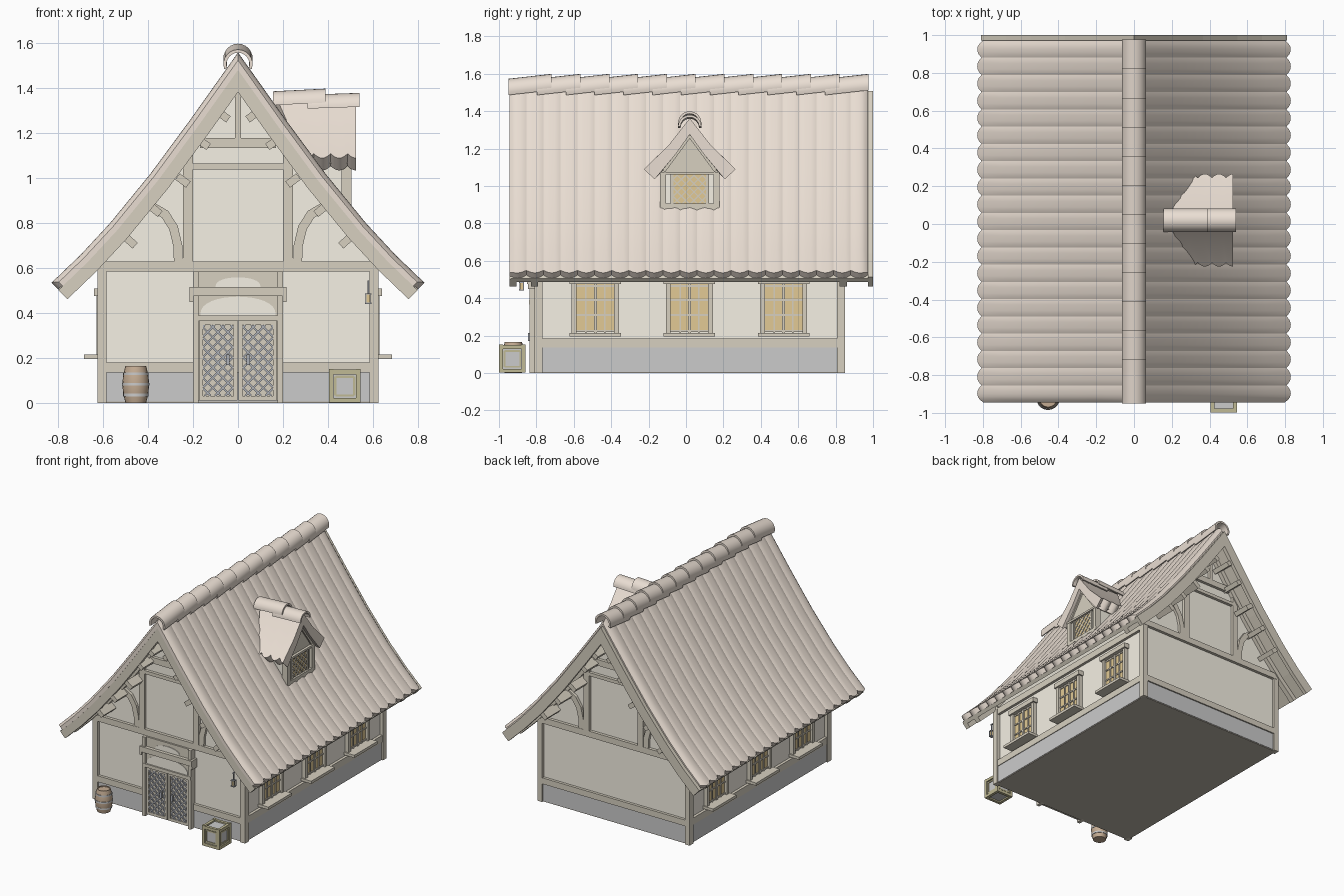
import bpy, bmesh, math
from mathutils import Vector, Matrix

if "Cube" in bpy.data.objects:
    bpy.data.objects.remove(bpy.data.objects["Cube"])

def material(name, *rgb):
    m = bpy.data.materials.new(name)
    m.diffuse_color = (*rgb, 1)
    m.use_nodes = True
    m.node_tree.nodes["Principled BSDF"].inputs["Base Color"].default_value = m.diffuse_color
    return m

TILE = material("tile", .82, .73, .65)
WOOD = material("timber", .68, .63, .53)
PLASTER = material("plaster", .92, .88, .78)
GLASS = material("amber_glass", .76, .59, .30)
IRON = material("iron", .42, .44, .48)
OAK = material("oak", .55, .41, .29)
OLIVE = material("crate_wood", .53, .49, .30)
FLOOR = material("floor", .50, .46, .39)

def finish(name, bm, mat=None, smooth=False):
    bmesh.ops.recalc_face_normals(bm, faces=bm.faces)
    me = bpy.data.meshes.new(name)
    bm.to_mesh(me)
    bm.free()
    ob = bpy.data.objects.new(name, me)
    bpy.context.collection.objects.link(ob)
    if mat:
        me.materials.append(mat)
    if smooth:
        bpy.ops.object.select_all(action='DESELECT')
        ob.select_set(True)
        bpy.context.view_layer.objects.active = ob
        bpy.ops.object.shade_smooth_by_angle(angle=math.radians(35))
    return ob

def boxes(name, mat, items):
    bm = bmesh.new()
    for x0, x1, y0, y1, z0, z1 in items:
        m = Matrix.Translation(((x0+x1)/2, (y0+y1)/2, (z0+z1)/2)) @ Matrix.Diagonal((x1-x0, y1-y0, z1-z0, 1))
        bmesh.ops.create_cube(bm, size=1, matrix=m)
    return finish(name, bm, mat)

def bars(name, mat, segs, w):
    bm = bmesh.new()
    for a, b in segs:
        a, b = Vector(a), Vector(b)
        rot = (b-a).to_track_quat('Z', 'Y').to_matrix().to_4x4()
        bmesh.ops.create_cube(bm, size=1, matrix=Matrix.Translation((a+b)/2) @ rot @ Matrix.Diagonal((w, w, (b-a).length, 1)))
    return finish(name, bm, mat)

def loft(name, mat, groups, smooth=False):
    """Each group is a list of closed rings, joined and capped."""
    bm = bmesh.new()
    for rings in groups:
        vs = [[bm.verts.new(p) for p in r] for r in rings]
        n = len(vs[0])
        for a, b in zip(vs, vs[1:]):
            for i in range(n):
                bm.faces.new((a[i], a[(i+1) % n], b[(i+1) % n], b[i]))
        bm.faces.new(vs[0])
        bm.faces.new(vs[-1])
    return finish(name, bm, mat, smooth)

def prism_y(pts, y0, y1):
    return [[(x, y, z) for x, z in pts] for y in (y0, y1)]

def offset(path, d):
    """Mitred parallel path, d to the right of travel."""
    ps = [Vector(p) for p in path]
    ns = [Vector((b.y-a.y, a.x-b.x)).normalized() for a, b in zip(ps, ps[1:])]
    out = []
    for i, p in enumerate(ps):
        n0, n1 = ns[max(i-1, 0)], ns[min(i, len(ns)-1)]
        n = (n0+n1).normalized()
        out.append(tuple(p + n*d/n.dot(n0)))
    return out

def strip(path, a, b):
    return offset(path, a) + offset(path, b)[::-1]

def lattice(u0, u1, v0, v1, step):
    segs = []
    for k in range(-40, 80):
        c = k*step
        for lo, hi, s in ((max(u0, v0-c), min(u1, v1-c), 1), (max(u0, c-v1), min(u1, c-v0), -1)):
            if hi-lo > .004:
                segs.append(((lo, s*lo+c), (hi, s*hi+c)))
    return segs

HALF = [(0, 1.56), (.213, 1.26), (.39, 1.02), (.57, .80), (.70, .66), (.83, .535)]
FULL = [(-x, z) for x, z in HALF[:0:-1]] + HALF
YF, YB, YC = -.80, .84, .02

# Walls, base and floor
gable = [(x, z) for x, z in offset(FULL, .085) if abs(x) < .6]
loft("plaster_walls", PLASTER, [prism_y([(-.6, .02), (-.6, .62)] + gable + [(.6, .62), (.6, .02)], -.79, .83)])
boxes("stone_base", None, [(-.615, .615, YF, YB, .006, .135)])
boxes("floor", FLOOR, [(-.612, .612, YF+.003, YB-.003, 0, .012)])

# Timber frame
frame = [(s*.605-.02, s*.605+.02, y-.022, y+.022, 0, .6) for s in (-1, 1) for y in (-.788, .828)]
frame += [(s*.607-.013, s*.607+.013, -.81, .85, z, z+.05) for s in (-1, 1) for z in (.135, .56)]
for y0, y1 in ((-.812, -.77), (.81, .852)):
    frame += [(-.62, .62, y0, y1, .585, .63), (-.2, .2, y0, y1, 1.04, 1.065),
              (-.17, .17, y0, y1, 1.135, 1.18), (-.013, .013, y0, y1, 1.18, 1.40)]
    frame += [(s*.2225-.0225, s*.2225+.0225, y0, y1, .63, 1.11) for s in (-1, 1)]
frame += [(-.6, -.2, -.81, -.77, .135, .18), (.2, .6, -.81, -.77, .135, .18), (-.6, .6, .81, .85, .135, .18)]
boxes("timber_frame", WOOD, frame)

# Curved braces in both gables
curve = [(.265, .62), (.268, .70), (.287, .78), (.325, .84), (.385, .875)]
loft("curved_braces", WOOD, [prism_y([(s*x, z) for x, z in strip(curve, -.02, .02)], y, y+.035)
     for s in (-1, 1) for y in (-.81, .815)])

# Roof tiles: lofted strip with scalloped eaves and shallow grooves
COLS, SUB, R0, R1 = 21, 6, -.945, .972
roof = []
for s in (1, -1):
    rings = []
    for j in range(COLS*SUB+1):
        y = R0 + (R1-R0)*j/(COLS*SUB)
        t = abs(2*((j/SUB) % 1) - 1)
        edge = max(0, abs(y-(R0+R1)/2) - .91)
        drop = .006*t**4 + 6*edge**2
        top, low = offset(FULL, drop)[5:], offset(FULL, .045)[5:]
        cut = .026*t*t
        top[-1], low[-1] = [(p[0]-cut*.72, p[1]+cut*.69) for p in (top[-1], low[-1])]
        rings.append([(s*x, y, z) for x, z in top + low[::-1]])
    roof.append(rings)
loft("roof_tiles", TILE, roof, True)

# Roof boarding, rafters and purlins
loft("roof_boarding", WOOD, [prism_y(strip(FULL, .04, .068), -.935, .975)])
loft("rafters", WOOD, [prism_y(strip(FULL, a, .102), y0, y1) for a, y0, y1 in
     ((.045, -.943, -.905), (.045, -.83, -.79), (.045, .82, .86), (.03, .972, 1.0))])
purlins = []
for x, z, ang in ((.067, 1.28, 54), (.155, 1.157, 54), (.245, .99, 53), (.37, .86, 51), (.48, .72, 48)):
    a = math.radians(-ang)
    ux, uz = Vector((math.cos(a), math.sin(a)))*.017, Vector((-math.sin(a), math.cos(a)))*.03
    c = Vector((x, z))
    sq = [c+ux+uz, c+ux-uz, c-ux-uz, c-ux+uz]
    purlins += [prism_y([(s*p.x, p.y) for p in sq], y0, y1) for s in (-1, 1) for y0, y1 in ((-.935, -.78), (.82, .985))]
loft("purlins", WOOD, purlins)

# Ridge tiles: overlapping tilted half pipes
def half_pipe(r, t, n=14, a0=-20):
    ang = [math.radians(a0 + (180-2*a0)*i/n) for i in range(n+1)]
    return [(r*math.cos(a), r*math.sin(a)) for a in ang] + [((r-t)*math.cos(a), (r-t)*math.sin(a)) for a in ang[::-1]]
arc = half_pipe(.065, .014)
loft("ridge_tiles", TILE, [[[(x, -.95+.154*i+d, 1.508+k+z) for x, z in arc] for d, k in ((0, 0), (.232, .026))]
     for i in range(12)], True)

# Dormer body
def prism_x(pts, x0, x1):
    return [[(x, YC+y, z) for y, z in pts] for x in (x0, x1)]
loft("dormer_body", PLASTER, [prism_x([(-.145, .90), (.145, .90), (.145, 1.08), (-.145, 1.08)], .33, .485)])
loft("dormer_gable", WOOD, [prism_x([(-.19, 1.065), (.19, 1.065), (0, 1.31)], .22, .488)])
apron = [(-.16+.32*i/32, .862+.022*abs(math.cos(math.pi*i/8))) for i in range(33)]
loft("dormer_apron", WOOD, [prism_x(apron + [(.16, .905), (-.16, .905)], .465, .505)])
boxes("dormer_frame", WOOD, [(.46, .505, YC+s*.143-.016, YC+s*.143+.016, .9, 1.07) for s in (-1, 1)]
      + [(.47, .497, YC+s*.095-.007, YC+s*.095+.007, .9, 1.065) for s in (-1, 1)]
      + [(.46, .507, YC-.16, YC+.16, 1.06, 1.075)])
bars("dormer_gable_trim", WOOD, [((.49, YC+s*.14, 1.08), (.49, YC, 1.27)) for s in (-1, 1)], .02)
boxes("dormer_glass", GLASS, [(.47, .489, YC-.09, YC+.09, .905, 1.06)])
bars("dormer_lattice", WOOD, [((.491, YC+a[0], a[1]), (.491, YC+b[0], b[1]))
     for a, b in lattice(-.09, .09, .905, 1.06, .045)], .007)

# Dormer roof panels with scalloped eaves
panels = []
for s in (-1, 1):
    rings = []
    for j in range(25):
        t = j/24
        c = .02*abs(2*((t*3+.5) % 1)-1)**2
        xr, xe = .17+.355*t, .30+.225*t
        rings.append([(xr, YC, 1.362), ((xr+xe)/2, YC+s*.115, 1.215), (xe, YC+s*(.245-c), 1.09+c),
                      (xe, YC+s*(.188-c), 1.035+c), ((xr+xe)/2, YC+s*.075, 1.17), (xr, YC, 1.275)])
    panels.append(rings)
loft("dormer_roof", TILE, panels, True)
arc = half_pipe(.062, .013, a0=0)
loft("dormer_ridge_tiles", TILE, [[[(x, YC+y, c+z) for y, z in arc] for x, c in ends]
     for ends in (((.155, 1.325), (.39, 1.337)), ((.31, 1.31), (.54, 1.318)))], True)

# Side windows
wood, glass = [], []
for s in (-1, 1):
    def add(lst, x, y0, y1, z0, z1):
        lst.append((min(s*.59, s*x), max(s*.59, s*x), y0, y1, z0, z1))
    for yc in (-.485, .018, .522):
        add(glass, .612, yc-.11, yc+.11, .22, .48)
        add(wood, .685, yc-.137, yc+.137, .195, .215)
        add(wood, .642, yc-.137, yc+.137, .475, .51)
        for k in (-1, 1):
            add(wood, .63, yc+k*.113-.013, yc+k*.113+.013, .21, .48)
            add(wood, .618, yc+k*.05-.004, yc+k*.05+.004, .21, .48)
        add(wood, .622, yc-.008, yc+.008, .21, .48)
        for z in (.225, .31, .39, .465):
            add(wood, .618, yc-.11, yc+.11, z-.005, z+.005)
boxes("window_frames", WOOD, wood)
boxes("window_glass", GLASS, glass)

# Entrance
door = [(-.2, .2, -.825, -.78, .385, .585), (-.2, .2, -.84, -.78, .365, .39), (-.215, .215, -.85, -.78, .475, .515)]
leaf = []
for s in (-1, 1):
    door += [(s*.1875-.0125, s*.1875+.0125, -.838, -.78, 0, .585), (s*.207-.008, s*.207+.008, -.845, -.78, .45, .515)]
    leaf += [(s*.09-.085, s*.09+.085, -.815, -.78, .012, .365)]
    leaf += [(s*x-.009, s*x+.009, -.825, -.78, .012, .365) for x in (.012, .165)]
    leaf += [(s*.09-.082, s*.09+.082, -.825, -.78, z, z+.02) for z in (.012, .347)]
boxes("door_frame", WOOD, door)
boxes("door_leaves", WOOD, leaf)
bars("door_lattice", IRON, [((s*a[0], -.819, a[1]), (s*b[0], -.819, b[1]))
     for s in (-1, 1) for a, b in lattice(.021, .156, .032, .347, .045)], .009)
bars("door_handles", IRON, [((s*.045, -.838, .17), (s*.045, -.838, .215)) for s in (-1, 1)], .016)
lunette = lambda w, h, z: [(w*math.cos(math.pi*i/16), z+h*math.sin(math.pi*i/16)**.8) for i in range(17)]
loft("door_lunettes", PLASTER, [prism_y(lunette(.168, .083, .39), -.829, -.8), prism_y(lunette(.1, .042, .517), -.829, -.8)])

# Barrel
def ring(r, z, n=20):
    return [(-.455+r*math.cos(2*math.pi*i/n), -.923+r*math.sin(2*math.pi*i/n), z) for i in range(n)]
loft("barrel", OAK, [[ring(.046, 0), ring(.056, .04), ring(.060, .083), ring(.056, .125), ring(.046, .165),
                      ring(.040, .165), ring(.040, .158)]], True)
loft("barrel_hoops", None, [[ring(r, z-.006), ring(r, z+.006)] for r, z in ((.057, .035), (.062, .083), (.057, .13))], True)

# Crate
cx, cy, cz, h = .475, -.928, .075, .060
boxes("crate_panels", None, [(cx-h, cx+h, cy-h, cy+h, .012, .138)])
edges, inner = [], []
for a in (-1, 1):
    for b in (-1, 1):
        edges += [((cx-.068, cy+a*h, cz+b*.063), (cx+.068, cy+a*h, cz+b*.063)),
                  ((cx+a*h, cy-.07, cz+b*.063), (cx+a*h, cy+.07, cz+b*.063)),
                  ((cx+a*h, cy+b*h, .002), (cx+a*h, cy+b*h, .152))]
        inner += [((cx-.042, cy+a*h, cz+b*.042), (cx+.042, cy+a*h, cz+b*.042)),
                  ((cx+a*.042, cy+b*h, .033), (cx+a*.042, cy+b*h, .117)),
                  ((cx+a*h, cy-.042, cz+b*.042), (cx+a*h, cy+.042, cz+b*.042)),
                  ((cx+a*h, cy+b*.042, .033), (cx+a*h, cy+b*.042, .117))]
bars("crate_edges", OLIVE, edges, .021)
bars("crate_inner_frames", OLIVE, inner, .010)

# Hanging lantern
bars("lantern_bracket", IRON, [((.58, -.80, .54), (.58, -.89, .54)), ((.58, -.80, .50), (.58, -.85, .54)),
                               ((.58, -.88, .54), (.58, -.88, .485))], .008)
boxes("lantern", IRON, [(.566, .594, -.894, -.866, z, z+.006) for z in (.44, .482)]
      + [(.58+a*.011-.002, .58+a*.011+.002, -.88+b*.011-.002, -.88+b*.011+.002, .44, .485) for a in (-1, 1) for b in (-1, 1)])
boxes("lantern_glass", GLASS, [(.572, .588, -.888, -.872, .445, .483)])
